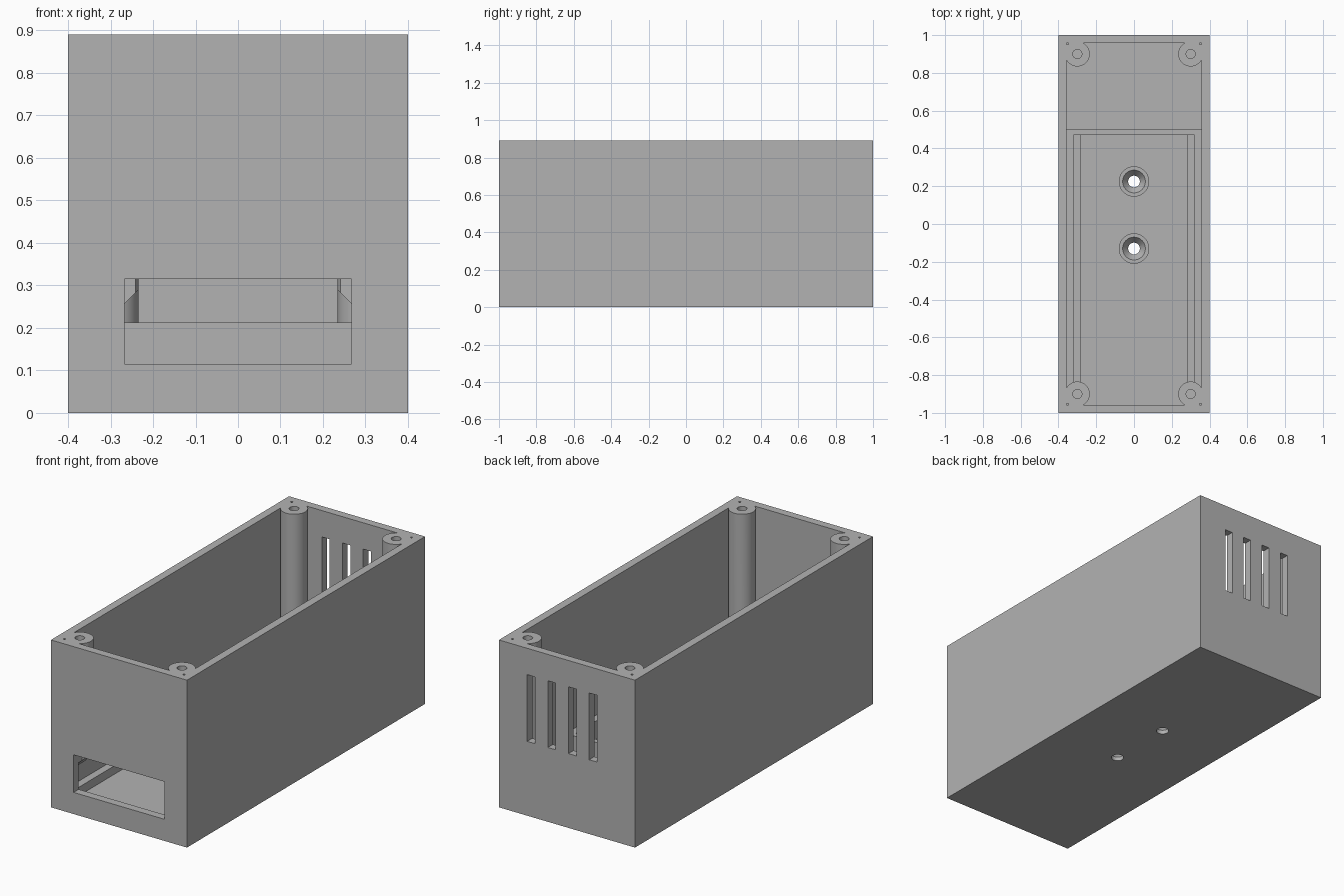
import bpy
import bmesh
from mathutils import Matrix, Vector

if "Cube" in bpy.data.objects:
    bpy.data.objects.remove(bpy.data.objects["Cube"], do_unlink=True)

grey = bpy.data.materials.new("plain_grey")
grey.use_nodes = True
grey.diffuse_color = (0.45, 0.45, 0.45, 1)
grey.node_tree.nodes["Principled BSDF"].inputs["Base Color"].default_value = grey.diffuse_color

HALF_X, HALF_Y, HEIGHT = 0.4, 1.0, 0.89
IN_X, IN_Y, FLOOR = 0.357, 0.957, 0.07
POST_X, POST_Y, POST_R = 0.3, 0.9, 0.066
RAIL_TOP, LEDGE_TOP, STOP_Y = 0.213, 0.115, 0.47


def finish(name, bm):
    bmesh.ops.recalc_face_normals(bm, faces=bm.faces[:])
    mesh = bpy.data.meshes.new(name)
    bm.to_mesh(mesh)
    bm.free()
    mesh.materials.append(grey)
    obj = bpy.data.objects.new(name, mesh)
    bpy.context.collection.objects.link(obj)
    return obj


def box(name, a, b):
    a, b = Vector(a), Vector(b)
    bm = bmesh.new()
    size = [abs(v) for v in b - a]
    bmesh.ops.create_cube(bm, size=1, matrix=Matrix.Translation((a + b) / 2) @ Matrix.Diagonal((*size, 1)))
    return finish(name, bm)


def cylinder(name, x, y, z0, z1, r0, r1=None, sides=48):
    bm = bmesh.new()
    bmesh.ops.create_cone(bm, cap_ends=True, segments=sides, radius1=r0,
                          radius2=r0 if r1 is None else r1, depth=z1 - z0,
                          matrix=Matrix.Translation((x, y, (z0 + z1) / 2)))
    return finish(name, bm)


def cut(target, cutter):
    """Subtract the cutter from the target, then discard the cutter."""
    mod = target.modifiers.new("cut", "BOOLEAN")
    mod.operation = "DIFFERENCE"
    mod.solver = "EXACT"
    mod.object = cutter
    bpy.context.view_layer.objects.active = target
    bpy.ops.object.modifier_apply(modifier=mod.name)
    bpy.data.objects.remove(cutter, do_unlink=True)


def slope_bottom(obj):
    """Slant the underside so the post grows out of the side wall."""
    for v in obj.data.vertices:
        if v.co.z < HEIGHT / 2:
            v.co.z = 0.29 - (abs(v.co.x) - (POST_X - POST_R))


corners = [(sx, sy) for sx in (-1, 1) for sy in (-1, 1)]

# Inner cavity, with the corner screw posts left standing
cavity = box("cavity", (-IN_X, -IN_Y, FLOOR), (IN_X, IN_Y, 1.0))
for sx, sy in corners:
    x, y = sx * POST_X, sy * POST_Y
    post = cylinder("post", x, y, 0.03, 1.1, POST_R)
    fill = box("fill", (x, y, 0.02), (sx * 0.45, sy * 1.05, 1.2))
    for part in (post, fill):
        if sy < 0:
            slope_bottom(part)
        cut(cavity, part)

# Case body
case = box("case", (-HALF_X, -HALF_Y, 0), (HALF_X, HALF_Y, HEIGHT))
cut(case, cavity)

# Front port
cut(case, box("port", (-0.267, -1.1, 0.115), (0.267, -0.93, 0.315)))

# Vent slots in the back
for i in range(4):
    x = 0.211 - i * 0.1215
    cut(case, box("vent", (x - 0.023, 0.93, 0.395), (x + 0.023, 1.1, 0.75)))

# Screw holes in the posts and pin holes in the rim corners
for sx, sy in corners:
    cut(case, cylinder("screw_hole", sx * POST_X, sy * POST_Y, 0.5, 1.0, 0.024, sides=24))
    cut(case, cylinder("pin_hole", sx * 0.352, sy * 0.955, 0.8, 1.0, 0.006, sides=12))

# Countersunk mounting holes in the floor
for y in (0.225, -0.13):
    cut(case, cylinder("recess", 0, y, 0.06, 0.12, 0.078))
    cut(case, cylinder("countersink", 0, y, 0.02, 0.065, 0.03, 0.064))
    cut(case, cylinder("through_hole", 0, y, -0.1, 0.1, 0.031))

# Board rails and ledges along the sides, and the stop bar
parts = [case, box("board_stop", (-0.38, STOP_Y, 0.03), (0.38, STOP_Y + 0.03, RAIL_TOP))]
for side, sx in (("left", 1), ("right", -1)):
    parts.append(box(side + "_rail", (sx * 0.32, -0.98, 0.03), (sx * 0.38, STOP_Y, RAIL_TOP)))
    parts.append(box(side + "_ledge", (sx * 0.28, -0.98, 0.03), (sx * 0.34, STOP_Y, LEDGE_TOP)))

bpy.ops.object.select_all(action="DESELECT")
for part in parts:
    part.select_set(True)
bpy.context.view_layer.objects.active = case
bpy.ops.object.shade_smooth_by_angle()
